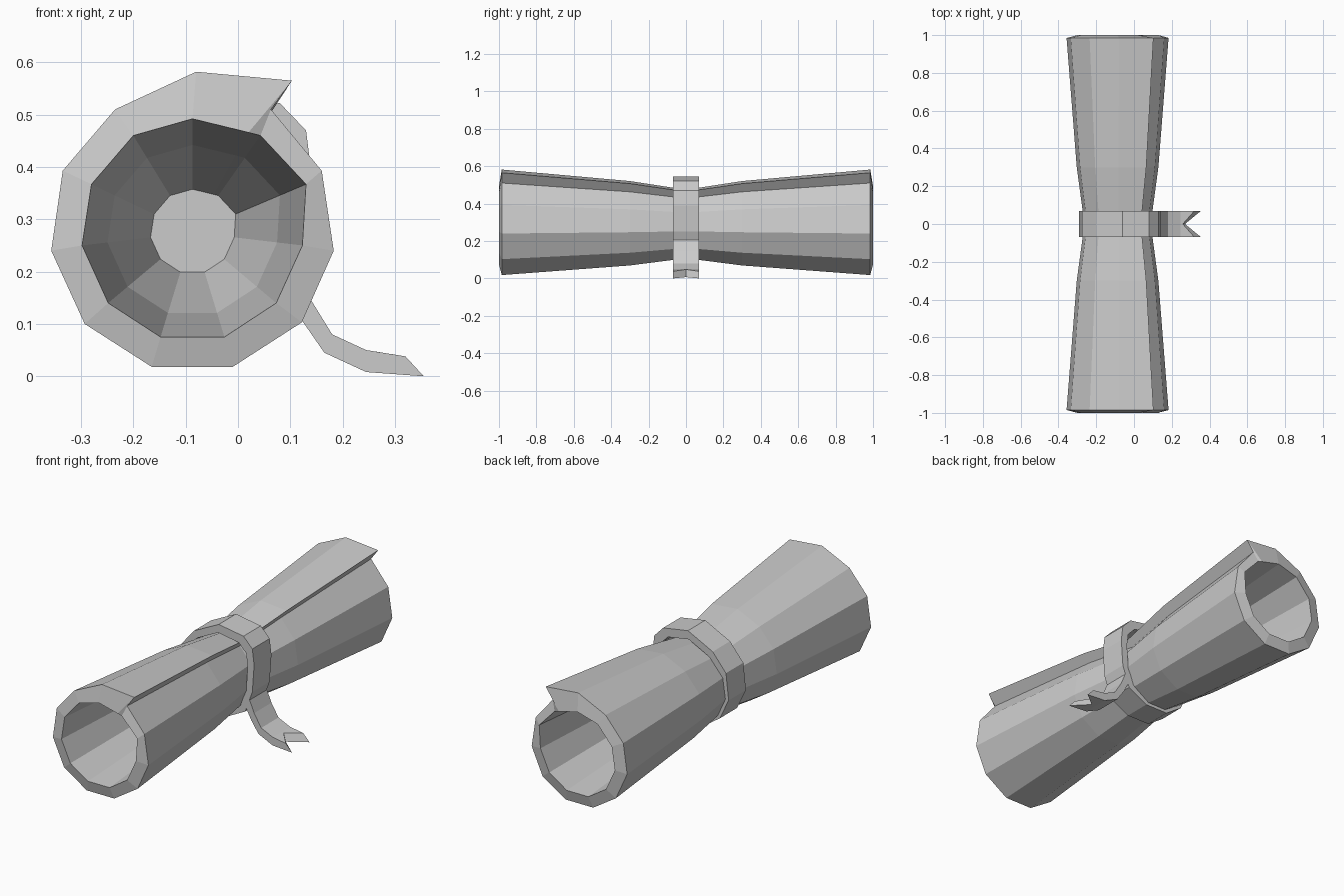
import bpy, bmesh

if "Cube" in bpy.data.objects:
    bpy.data.objects.remove(bpy.data.objects["Cube"])

CX, CZ = -0.087, 0.275


def finish(name, bm):
    bmesh.ops.recalc_face_normals(bm, faces=bm.faces[:])
    me = bpy.data.meshes.new(name)
    bm.to_mesh(me)
    bm.free()
    ob = bpy.data.objects.new(name, me)
    bpy.context.collection.objects.link(ob)
    return ob


def ring(bm, pts, y, s=1.0):
    return [bm.verts.new((CX + (x - CX) * s, y, CZ + (z - CZ) * s)) for x, z in pts]


def bridge(bm, a, b):
    n = len(a)
    for i in range(n):
        j = (i + 1) % n
        bm.faces.new((a[i], a[j], b[j], b[i]))


# Rolled sheet: outer section with loose flap, matching inner section
outer = [(-0.08, 0.582), (-0.235, 0.51), (-0.335, 0.393), (-0.357, 0.24),
         (-0.293, 0.10), (-0.165, 0.018), (-0.01, 0.018), (0.122, 0.103),
         (0.183, 0.24), (0.16, 0.393), (0.063, 0.51), (0.103, 0.565)]
inner = [(-0.087, 0.492), (-0.2, 0.46), (-0.28, 0.367), (-0.298, 0.25),
         (-0.248, 0.14), (-0.148, 0.075), (-0.026, 0.075), (0.073, 0.14),
         (0.123, 0.25), (0.13, 0.367), (0.043, 0.46), (0.02, 0.466)]

bm = bmesh.new()
rows = [ring(bm, inner, y, s) for y, s in ((-0.01, 0.38), (-0.3, 0.77), (-1.0, 1))]
rows += [ring(bm, outer, y, s) for y, s in
         ((-0.985, 1), (-0.3, 0.8), (0, 0.65), (0.3, 0.8), (0.985, 1))]
rows += [ring(bm, inner, y, s) for y, s in ((1.0, 1), (0.3, 0.77), (0.01, 0.38))]
for a, b in zip(rows, rows[1:]):
    bridge(bm, a, b)
bm.faces.new(rows[0])
bm.faces.new(rows[-1])
finish("rolled_sheet", bm)

# Ribbon band around the waist
band = [(0.08, 0.522), (-0.06, 0.545), (-0.2, 0.475), (-0.275, 0.385),
        (-0.29, 0.25), (-0.24, 0.145), (-0.15, 0.083), (-0.02, 0.083),
        (0.09, 0.14), (0.13, 0.25), (0.14, 0.39), (0.13, 0.47)]
W = 0.07
bm = bmesh.new()
loops = [ring(bm, band, y, s) for y, s in ((-W, 0.84), (-W, 1), (W, 1), (W, 0.84))]
for i in range(4):
    bridge(bm, loops[i], loops[(i + 1) % 4])
finish("ribbon_band", bm)

# Ribbon tail with a swallow-tail notch
top = [(0.115, 0.205), (0.14, 0.145), (0.18, 0.08), (0.245, 0.05), (0.32, 0.038)]
low = [(0.085, 0.18), (0.122, 0.107), (0.165, 0.045), (0.245, 0.008), (0.355, 0.0)]
notch_top, notch_low = (0.258, 0.048), (0.27, 0.007)
bm = bmesh.new()
sections = []
for i, (t, l) in enumerate(zip(top, low)):
    ct, cl = (notch_top, notch_low) if i == 4 else (t, l)
    loop = [(t, -W), (ct, 0), (t, W), (l, W), (cl, 0), (l, -W)]
    sections.append([bm.verts.new((p[0], y, p[1])) for p, y in loop])
for a, b in zip(sections, sections[1:]):
    bridge(bm, a, b)
for s in (sections[0], sections[-1]):
    bm.faces.new((s[0], s[1], s[4], s[5]))
    bm.faces.new((s[1], s[2], s[3], s[4]))
finish("ribbon_tail", bm)
